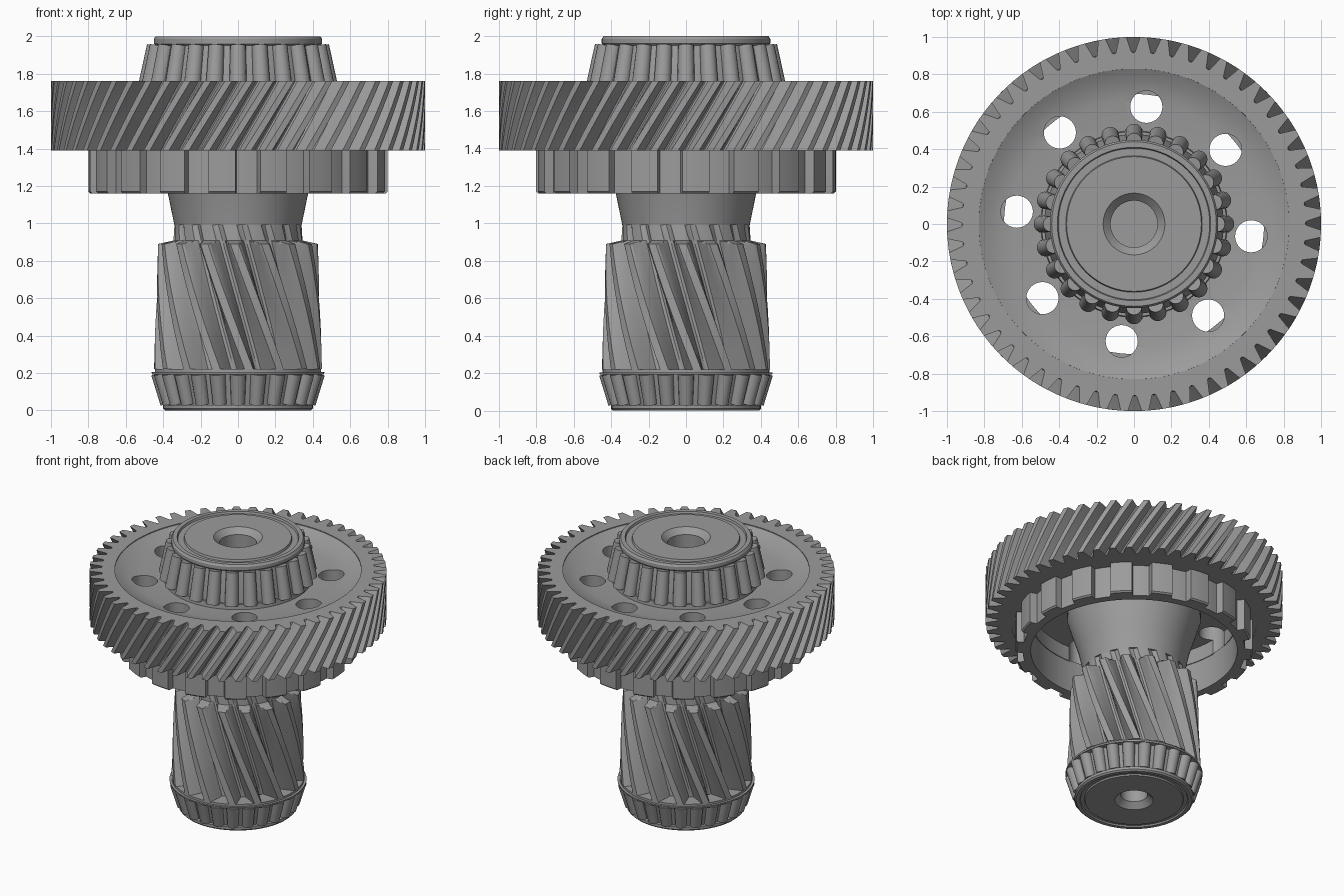
import bpy
import bmesh
from math import sin, cos, tau, atan2, hypot, radians
from mathutils import Matrix

if "Cube" in bpy.data.objects:
    bpy.data.objects.remove(bpy.data.objects["Cube"], do_unlink=True)

steel = bpy.data.materials.new("grey steel")
steel.use_nodes = True
steel.diffuse_color = (0.33, 0.33, 0.33, 1)
steel.node_tree.nodes["Principled BSDF"].inputs["Base Color"].default_value = steel.diffuse_color


def finish(name, bm, angle=28):
    """Turn a bmesh into a smooth-shaded steel object."""
    bmesh.ops.remove_doubles(bm, verts=bm.verts, dist=1e-5)
    bmesh.ops.recalc_face_normals(bm, faces=bm.faces)
    mesh = bpy.data.meshes.new(name)
    bm.to_mesh(mesh)
    bm.free()
    mesh.materials.append(steel)
    obj = bpy.data.objects.new(name, mesh)
    bpy.context.collection.objects.link(obj)
    shade(obj, angle)
    return obj


def shade(obj, angle=28):
    bpy.ops.object.select_all(action='DESELECT')
    obj.select_set(True)
    bpy.context.view_layer.objects.active = obj
    bpy.ops.object.shade_smooth_by_angle(angle=radians(angle))


def skin(bm, rows, closed):
    """Join neighbouring loops of vertices with quads."""
    n = len(rows[0])
    pairs = list(zip(rows, rows[1:]))
    if closed:
        pairs.append((rows[-1], rows[0]))
    for a, b in pairs:
        for i in range(n):
            j = (i + 1) % n
            bm.faces.new((a[i], a[j], b[j], b[i]))


def lathe(name, profile, closed=False, segments=72):
    bm = bmesh.new()
    rows = [[bm.verts.new((r * cos(tau * i / segments), r * sin(tau * i / segments), z))
             for i in range(segments)] for r, z in profile]
    skin(bm, rows, closed)
    return finish(name, bm)


def gear(name, teeth, tooth, layers, inner, twist=0.0, phase=0.0, steps=1):
    """Toothed ring; layers hold (height, largest radius), tooth holds (pitch fraction, radius)."""
    levels = [layers[0]]
    for (z0, c0), (z1, c1) in zip(layers, layers[1:]):
        for k in range(1, steps + 1):
            t = k / steps
            levels.append((z0 + (z1 - z0) * t, c0 + (c1 - c0) * t))
    outline = [((k + f) * tau / teeth + phase, r) for k in range(teeth) for f, r in tooth]
    middle = (layers[0][0] + layers[-1][0]) / 2
    bm = bmesh.new()

    def loop(z, limit):
        turn = twist * (z - middle)
        return [bm.verts.new((min(r, limit) * cos(a + turn), min(r, limit) * sin(a + turn), z))
                for a, r in outline]

    rows = [loop(z, c) for z, c in levels]
    rows += [loop(levels[-1][0], inner), loop(levels[0][0], inner)]
    skin(bm, rows, True)
    return finish(name, bm)


def rollers(name, count, low, high, rad_low, rad_high):
    """Ring of tapered rollers between two (radius, height) points."""
    dr, dz = high[0] - low[0], high[1] - low[1]
    bm = bmesh.new()
    for k in range(count):
        place = (Matrix.Rotation(tau * k / count, 4, 'Z')
                 @ Matrix.Translation(((low[0] + high[0]) / 2, 0, (low[1] + high[1]) / 2))
                 @ Matrix.Rotation(atan2(dr, dz), 4, 'Y'))
        bmesh.ops.create_cone(bm, cap_ends=True, segments=16, radius1=rad_low,
                              radius2=rad_high, depth=hypot(dr, dz), matrix=place)
    return finish(name, bm, 40)


# Central shaft with bores, bearing races and the flared neck
lathe("shaft", [
    (0, .2), (.09, .2), (.09, .04), (.13, 0), (.33, 0), (.335, .01), (.36, .01), (.365, 0),
    (.39, 0), (.4, .01), (.4, .03), (.375, .03), (.425, .2), (.445, .2), (.445, .22),
    (.31, .22), (.31, .99), (.34, .99), (.375, 1.16), (.45, 1.4), (.45, 1.55), (.48, 1.6),
    (.48, 1.76), (.44, 1.95), (.45, 1.96), (.45, 1.985), (.44, 2), (.41, 2),
    (.405, 1.985), (.365, 1.985), (.36, 2), (.165, 2), (.125, 1.96), (.125, 1.8), (0, 1.8)])

# Large helical gear rim
gear("large_gear_rim", 56,
     [(0, .915), (.1, .92), (.22, .96), (.33, 1), (.5, 1), (.67, 1), (.78, .96), (.9, .92)],
     [(1.39, 1), (1.76, 1)], inner=.83, twist=.63, steps=8)

# Shallow dished web with eight through holes
web = lathe("gear_web", [
    (.835, 1.392), (.69, 1.392), (.69, 1.5), (.4, 1.5), (.4, 1.69), (.66, 1.695),
    (.76, 1.715), (.835, 1.757)], closed=True)
bm = bmesh.new()
for k in range(8):
    a = radians(-6 + 45 * k)
    bmesh.ops.create_cone(bm, cap_ends=True, segments=32, radius1=.086, radius2=.086, depth=.5,
                          matrix=Matrix.Translation((.63 * cos(a), .63 * sin(a), 1.6)))
cutter = finish("hole_cutter", bm)
cutter.hide_render = True
cut = web.modifiers.new("holes", 'BOOLEAN')
cut.operation = 'DIFFERENCE'
cut.solver = 'EXACT'
cut.object = cutter
bpy.context.view_layer.objects.active = web
bpy.ops.object.modifier_apply(modifier=cut.name)
bpy.data.objects.remove(cutter, do_unlink=True)
shade(web)

# Notched ring under the large gear
land = [(f * .13, .8) for f in range(5)]
gap = [(.54 + f * .105, .75) for f in range(5)]
gear("notched_ring", 18, land + gap, [(1.16, .79), (1.17, .8), (1.4, .8)],
     inner=.695, phase=radians(3.8 - 5.2))

# Helical pinion, its teeth running out into a short spline
gear("pinion", 16,
     [(0, .325), (.12, .33), (.22, .37), (.31, .42), (.37, .45), (.5, .45),
      (.63, .45), (.69, .42), (.78, .37), (.88, .33)],
     [(.22, .45), (.89, .427), (.908, .345), (.99, .34)], inner=.3, twist=-.85, steps=6)

# Tapered roller bearings and their cage rims
rollers("upper_rollers", 24, (.49, 1.72), (.445, 1.95), .047, .042)
rollers("lower_rollers", 24, (.378, .035), (.422, .198), .037, .043)
lathe("upper_cage_rim", [(.45, 1.68), (.5, 1.68), (.495, 1.73), (.45, 1.73)], closed=True)
lathe("lower_cage_rim", [(.4, .192), (.46, .192), (.462, .204), (.4, .204)], closed=True)
